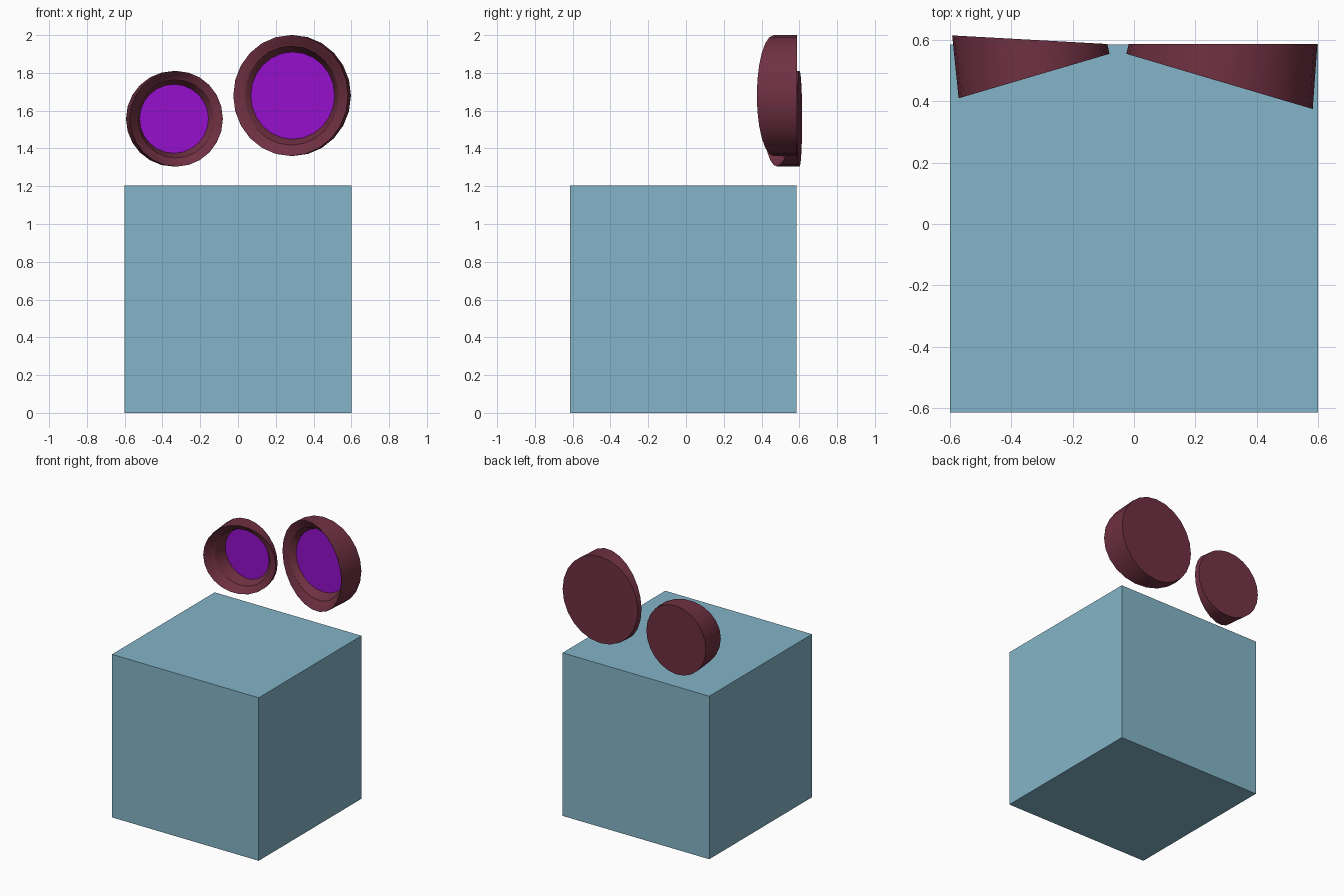
import bpy, bmesh, math
from mathutils import Vector

if "Cube" in bpy.data.objects:
    bpy.data.objects.remove(bpy.data.objects["Cube"])

SIDES = 24


def material(name, rgb):
    m = bpy.data.materials.new(name)
    m.diffuse_color = (*rgb, 1)
    m.use_nodes = True
    m.node_tree.nodes["Principled BSDF"].inputs["Base Color"].default_value = m.diffuse_color
    return m


BLUE = material("pale_blue", (0.23, 0.46, 0.58))
MAROON = material("maroon", (0.16, 0.03, 0.055))
PURPLE = material("purple", (0.3, 0.005, 0.6))

# Dish cross-section: (radius fraction, depth fraction from slanted rim to flat back)
PROFILE = [(1.0, 1.0), (1.0, 0.0), (0.985, 0.01), (0.86, 0.32),
           (0.82, 0.36), (0.80, 0.45), (0.722, 0.92)]


def finish(bm, name, mats):
    bmesh.ops.recalc_face_normals(bm, faces=bm.faces)
    mesh = bpy.data.meshes.new(name)
    bm.to_mesh(mesh)
    bm.free()
    for m in mats:
        mesh.materials.append(m)
    ob = bpy.data.objects.new(name, mesh)
    bpy.context.collection.objects.link(ob)
    return ob


def dish(name, front, back, z, rz):
    """front / back: the left and right end (x, y) of the rim and of the back."""
    def point(ends, r, a):
        p, q = Vector(ends[0]), Vector(ends[1])
        xy = (p + q) / 2 + (q - p) / 2 * r * math.cos(a)
        return Vector((xy.x, xy.y, z + rz * r * math.sin(a)))

    bm = bmesh.new()
    rings = []
    for r, t in PROFILE:
        angles = [2 * math.pi * i / SIDES for i in range(SIDES)]
        rings.append([bm.verts.new(point(front, r, a).lerp(point(back, r, a), t))
                      for a in angles])
    for lo, hi in zip(rings, rings[1:]):
        for i in range(SIDES):
            j = (i + 1) % SIDES
            bm.faces.new((lo[i], lo[j], hi[j], hi[i]))
    bm.faces.new(rings[0])
    bm.faces.new(rings[-1]).material_index = 1   # purple lens
    ob = finish(bm, name, (MAROON, PURPLE))
    bpy.context.view_layer.objects.active = ob
    ob.select_set(True)
    bpy.ops.object.shade_smooth_by_angle(angle=math.radians(30))
    ob.select_set(False)


# Solid body block
bm = bmesh.new()
bmesh.ops.create_cube(bm, size=1)
for v in bm.verts:
    v.co = Vector((v.co.x * 1.2, v.co.y * 1.2 - 0.015, (v.co.z + 0.5) * 1.205))
finish(bm, "body_block", (BLUE,))

# Two floating slanted dishes
dish("large_dish", ((-0.025, 0.555), (0.583, 0.375)),
     ((-0.017, 0.587), (0.598, 0.587)), 1.68, 0.32)
dish("small_dish", ((-0.572, 0.41), (-0.08, 0.555)),
     ((-0.593, 0.615), (-0.087, 0.587)), 1.557, 0.253)
